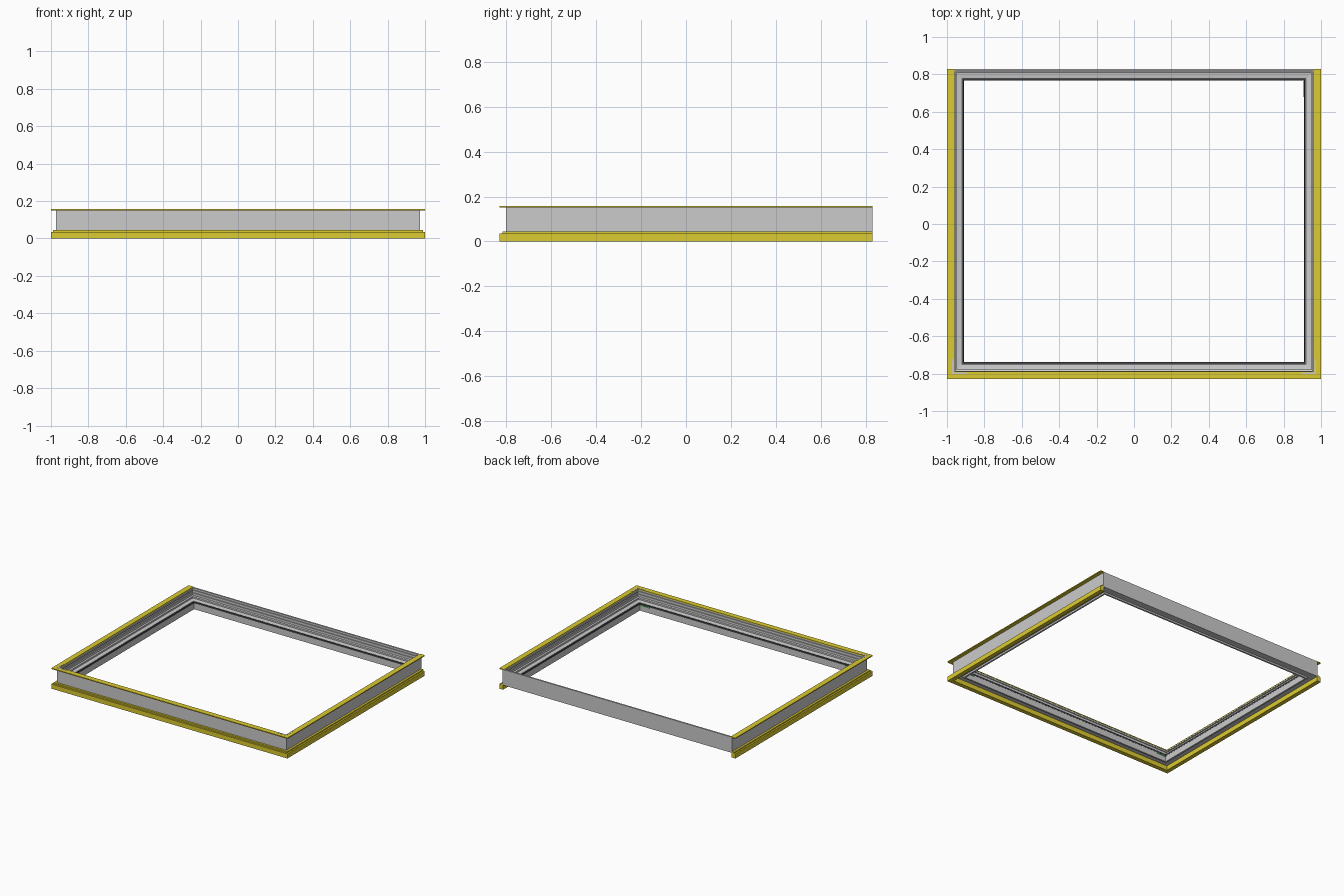
import bpy, bmesh

if "Cube" in bpy.data.objects:
    bpy.data.objects.remove(bpy.data.objects["Cube"])

YELLOW = (0.72, 0.60, 0.03, 1)
BLACK = (0.06, 0.06, 0.06, 1)
GREEN = (0.10, 0.65, 0.15, 1)


def material(name, color):
    m = bpy.data.materials.new(name)
    m.diffuse_color = color
    m.use_nodes = True
    m.node_tree.nodes["Principled BSDF"].inputs["Base Color"].default_value = m.diffuse_color
    return m


yellow, black, green = (material(n, c) for n, c in
                        (("yellow", YELLOW), ("black_rubber", BLACK), ("green", GREEN)))


def sweep(name, profile, corners, closed, mat=None):
    """Sweep (inward, z) profile through corners given as (x, y, inward x, inward y)."""
    bm = bmesh.new()
    rings = [[bm.verts.new((x + u * dx, y + u * dy, z)) for u, z in profile]
             for x, y, dx, dy in corners]
    n, k = len(profile), len(corners)
    for i in range(k if closed else k - 1):
        a, b = rings[i], rings[(i + 1) % k]
        for j in range(n):
            bm.faces.new((a[j], a[(j + 1) % n], b[(j + 1) % n], b[j]))
    if not closed:
        bm.faces.new(rings[0])
        bm.faces.new(rings[-1])
    bmesh.ops.recalc_face_normals(bm, faces=bm.faces)
    me = bpy.data.meshes.new(name)
    bm.to_mesh(me)
    bm.free()
    ob = bpy.data.objects.new(name, me)
    bpy.context.collection.objects.link(ob)
    if mat:
        me.materials.append(mat)
    return ob


def rect(u0, u1, z0, z1):
    return [(u0, z0), (u1, z0), (u1, z1), (u0, z1)]


# Paths: closed inner frame, and three-sided outer trim (open at the back)
X, F, B = 0.972, -0.803, 0.83
frame_path = [(-X, F, 1, 1), (X, F, -1, 1), (X, B, -1, -1), (-X, B, 1, -1)]
trim_path = [(-1, B, 1, 0), (-1, -B, 1, 1), (1, -B, -1, 1), (1, B, -1, 0)]

# Main grey frame: outer wall, grooved inner face, glazing ledge and sill
frame_profile = [
    (0, 0.035), (0, 0.155), (0.012, 0.155), (0.012, 0.140), (0.018, 0.140),
    (0.018, 0.134), (0.012, 0.134), (0.012, 0.118), (0.018, 0.118),
    (0.018, 0.112), (0.014, 0.112), (0.014, 0.098), (0.024, 0.094),
    (0.024, 0.082), (0.052, 0.078), (0.056, 0.072), (0.063, 0.070), (0.063, 0.022),
    (0.050, 0.022), (0.050, 0.035)]
sweep("main_frame", frame_profile, frame_path, True)

# Dark seal on the inner edge of the ledge
sweep("inner_seal", rect(0.057, 0.064, 0.068, 0.080), frame_path, True, black)

# Yellow trim on left, front and right
sweep("top_flange", rect(0, 0.041, 0.150, 0.157), trim_path, False, yellow)
sweep("bottom_trim", [(0, 0), (0.032, 0), (0.032, 0.045), (0.012, 0.045),
                      (0.012, 0.035), (0, 0.035)], trim_path, False, yellow)

# Pale corner plates and green seal ends at the front corners
for side, s in (("left", -1), ("right", 1)):
    L = 0.08
    plate = [(s * X, F + L, -s, 0), (s * X, F, -s, 1), (s * (X - L), F, 0, 1)]
    sweep(side + "_corner_plate", rect(0, 0.008, 0.152, 0.158), plate, False)
    seal = [(s * (X - 0.063), F + 0.063, 0, 1), (s * (X - 0.143), F + 0.063, 0, 1)]
    sweep(side + "_seal_end", rect(-0.002, 0.003, 0.060, 0.066), seal, False, green)
back_seal = [(X - 0.063, 0.765, -1, 0), (X - 0.063, 0.68, -1, 0)]
sweep("back_seal_end", rect(-0.002, 0.003, 0.060, 0.066), back_seal, False, green)
